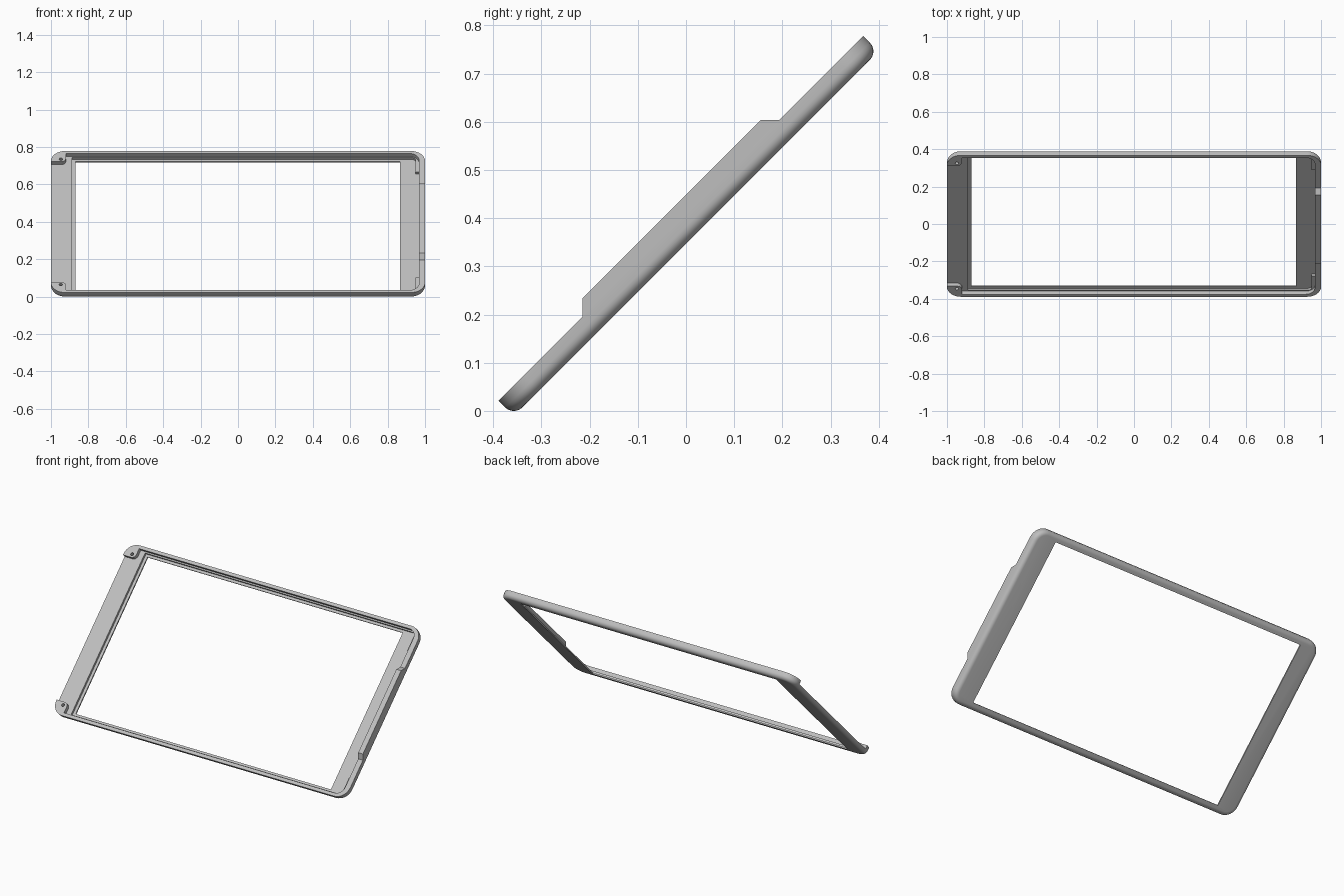
import bpy, bmesh, math
from mathutils import Vector, Matrix

old = bpy.data.objects.get("Cube")
if old:
    bpy.data.objects.remove(old, do_unlink=True)

grey = bpy.data.materials.new("plain grey")
grey.use_nodes = True
grey.diffuse_color = (0.52, 0.52, 0.52, 1)
grey.node_tree.nodes["Principled BSDF"].inputs["Base Color"].default_value = grey.diffuse_color

HALF_X, HALF_Y = 1.0, 0.535      # panel half sizes before tilting
THICK, RAISED = 0.045, 0.072     # rim height and raised side wall height
LEDGE, LIP = 0.022, 0.008        # heights of the two inner steps
WALL_Y, WALL_X = 0.516, 0.968    # inner faces of the rim


def rounded(points, steps=8):
    """Outline from (x, y, radius) corners, each replaced by an arc."""
    out = []
    for i, (x, y, r) in enumerate(points):
        p = Vector((x, y))
        if r == 0:
            out.append(p)
            continue
        a = (Vector(points[i - 1][:2]) - p).normalized()
        b = (Vector(points[(i + 1) % len(points)][:2]) - p).normalized()
        centre = p + (a + b) * r     # all corners are right angles
        for k in range(steps + 1):
            t = math.pi / 2 * k / steps
            out.append(centre - b * r * math.cos(t) - a * r * math.sin(t))
    return out


def rect(x0, x1, hy, r=0.0):
    return [(x0, -hy, r), (x1, -hy, r), (x1, hy, r), (x0, hy, r)]


def loft(name, layers):
    """Solid through a stack of (outline, height) layers."""
    bm = bmesh.new()
    rings = [[bm.verts.new((p.x, p.y, z)) for p in pts] for pts, z in layers]
    bm.faces.new(rings[0])
    bm.faces.new(rings[-1])
    n = len(rings[0])
    for lo, hi in zip(rings, rings[1:]):
        for i in range(n):
            j = (i + 1) % n
            bm.faces.new((lo[i], lo[j], hi[j], hi[i]))
    bmesh.ops.recalc_face_normals(bm, faces=bm.faces)
    mesh = bpy.data.meshes.new(name)
    bm.to_mesh(mesh)
    bm.free()
    mesh.materials.append(grey)
    obj = bpy.data.objects.new(name, mesh)
    bpy.context.scene.collection.objects.link(obj)
    return obj


def cut(target, corners, z0, z1=0.2):
    outline = rounded(corners)
    cutter = loft("cutter", [(outline, z0), (outline, z1)])
    cutter.hide_render = True
    mod = target.modifiers.new("cut", "BOOLEAN")
    mod.operation, mod.solver, mod.object = "DIFFERENCE", "EXACT", cutter
    bpy.context.view_layer.objects.active = target
    bpy.ops.object.modifier_apply(modifier=mod.name)
    bpy.data.objects.remove(cutter, do_unlink=True)


# Frame body with a rounded back edge
fillet, corner = 0.025, 0.075
layers = []
for k in range(7):
    t = math.pi / 2 * k / 6
    inset = fillet * (1 - math.sin(t))
    layers.append((rounded(rect(-HALF_X + inset, HALF_X - inset, HALF_Y - inset, corner - inset)),
                   fillet * (1 - math.cos(t))))
layers.append((layers[-1][0], THICK))
frame = loft("frame", layers)

# Upper recess: open at the left end, leaving a raised pad in each left corner
pad_x, pad_y = -0.92, 0.455
cut(frame, [(-1.1, -pad_y, 0), (pad_x, -pad_y, 0.025), (pad_x, -WALL_Y, 0),
            (WALL_X, -WALL_Y, 0.05), (WALL_X, WALL_Y, 0.05),
            (pad_x, WALL_Y, 0), (pad_x, pad_y, 0.025), (-1.1, pad_y, 0)], LEDGE)

# Lower recess, with small ledges left in the right corners
low_x, low_y, notch = 0.95, 0.508, 0.40
cut(frame, [(-0.887, -low_y, 0), (low_x, -low_y, 0.02), (low_x, -notch, 0),
            (WALL_X - 0.001, -notch, 0), (WALL_X - 0.001, notch, 0),
            (low_x, notch, 0), (low_x, low_y, 0.02), (-0.887, low_y, 0)], LIP)

# Window opening
cut(frame, rect(-0.87, 0.865, 0.493), -0.1)

# Screw holes in the corner pads
for side in (-1, 1):
    x, y, r = -0.947, side * 0.474, 0.009
    cut(frame, [(x - r, y - r, r * 0.99), (x + r, y - r, r * 0.99),
                (x + r, y + r, r * 0.99), (x - r, y + r, r * 0.99)], LEDGE)

# Raised middle of the right wall with sloping ends
raised = loft("raised_side_wall", [
    (rounded(rect(WALL_X, HALF_X, 0.289)), THICK),
    (rounded(rect(WALL_X, HALF_X, 0.262)), RAISED)])

# Lean the panel back and rest it on the ground
lean = Matrix.Translation((0, 0.021, 0.368)) @ Matrix.Rotation(math.radians(45), 4, "X")
for obj in (frame, raised):
    obj.data.transform(lean)
    bpy.ops.object.select_all(action="DESELECT")
    obj.select_set(True)
    bpy.context.view_layer.objects.active = obj
    bpy.ops.object.shade_smooth_by_angle(angle=math.radians(30))
